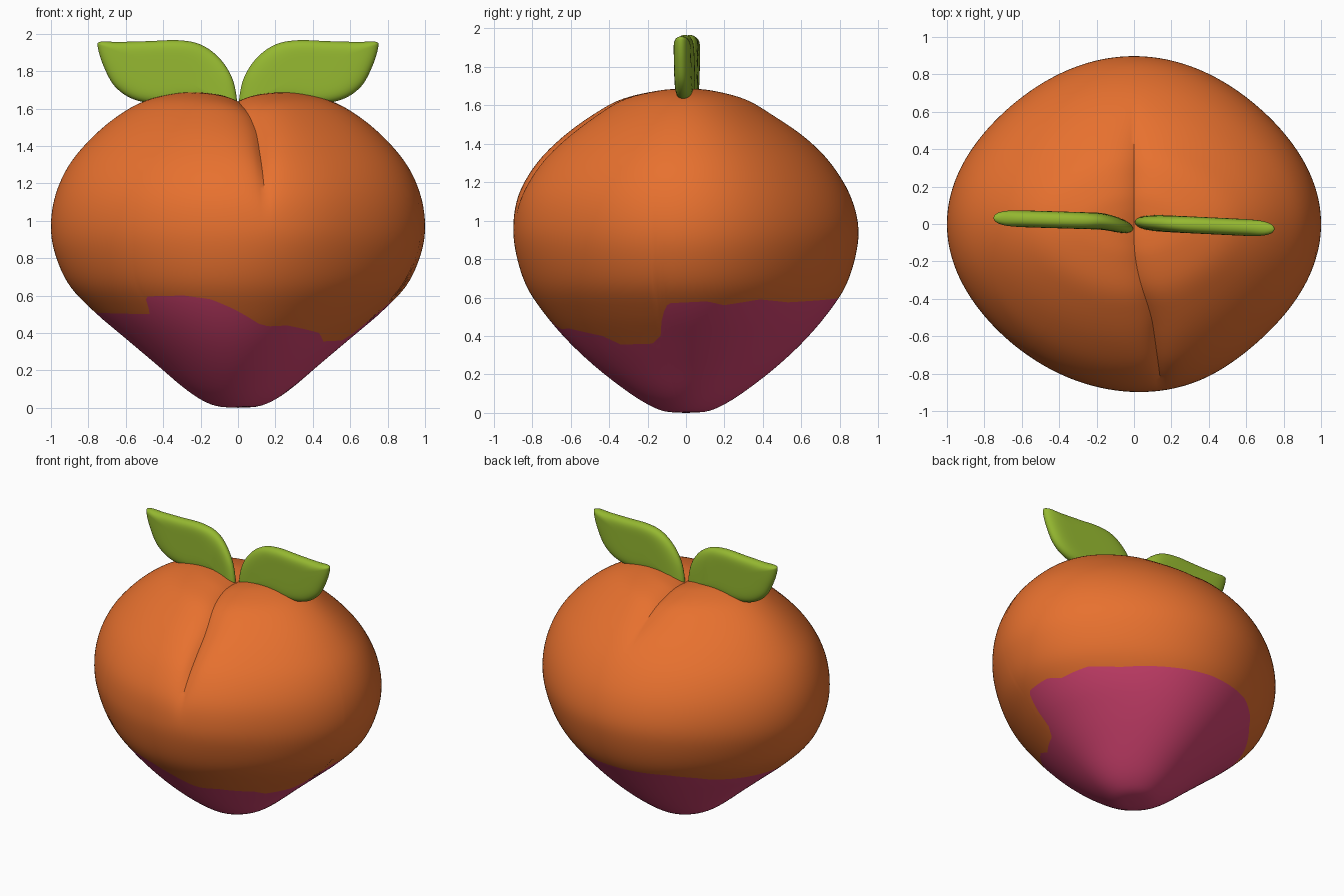
import bpy, bmesh, math
from mathutils import Vector

if "Cube" in bpy.data.objects:
    bpy.data.objects.remove(bpy.data.objects["Cube"])


def material(name, rgb):
    m = bpy.data.materials.new(name)
    m.diffuse_color = (*rgb, 1)
    m.use_nodes = True
    m.node_tree.nodes["Principled BSDF"].inputs["Base Color"].default_value = m.diffuse_color
    return m


orange = material("orange_skin", (0.85, 0.175, 0.03))
plum = material("plum_blush", (0.68, 0.058, 0.17))
green = material("leaf_green", (0.30, 0.48, 0.03))


def spline(pts, t, closed=False):
    """Catmull-Rom point at t in 0..1"""
    n = len(pts)
    f = t * (n if closed else n - 1)
    i = int(math.floor(f)) if closed else min(int(f), n - 2)
    u = f - i

    def get(k):
        return Vector(pts[k % n] if closed else pts[max(0, min(n - 1, k))])
    a, b, c, d = (get(i + k) for k in (-1, 0, 1, 2))
    return 0.5 * (2 * b + (c - a) * u + (2 * a - 5 * b + 4 * c - d) * u**2
                  + (3 * b - a - 3 * c + d) * u**3)


def smooth(a, b, v):
    t = max(0, min(1, (v - a) / (b - a)))
    return t * t * (3 - 2 * t)


def finish(bm, name, mats):
    bmesh.ops.recalc_face_normals(bm, faces=bm.faces)
    me = bpy.data.meshes.new(name)
    bm.to_mesh(me)
    bm.free()
    for m in mats:
        me.materials.append(m)
    ob = bpy.data.objects.new(name, me)
    bpy.context.collection.objects.link(ob)
    bpy.ops.object.select_all(action='DESELECT')
    ob.select_set(True)
    bpy.context.view_layer.objects.active = ob
    bpy.ops.object.shade_smooth_by_angle(angle=math.radians(35))
    return ob


# body profile: side radius and height, then front and back radius
SIDE = [(0, 0), (.11, .008), (.20, .045), (.30, .115), (.44, .235), (.60, .37), (.77, .515),
        (.905, .66), (.98, .83), (1, .98), (.975, 1.14), (.905, 1.295), (.79, 1.435),
        (.65, 1.555), (.5, 1.64), (.32, 1.685), (.15, 1.695), (0, 1.69)]
FRONT = [0, .11, .20, .31, .465, .61, .735, .83, .885, .9, .872, .785, .655, .505, .365, .2, .09, 0]
BACK = [0, .11, .20, .31, .465, .61, .735, .83, .885, .895, .85, .755, .622, .468, .34, .19, .09, 0]
PROF_F = [(s[0], f, s[1]) for s, f in zip(SIDE, FRONT)]
PROF_B = [(s[0], b, s[1]) for s, b in zip(SIDE, BACK)]

# upper border of the blush: azimuth in degrees, height
BORDER = [(-180, .51), (-130, .5), (-127, .595), (-110, .6), (-100, .58), (-92, .53), (-81, .45),
          (-76, .435), (-67, .44), (-45, .40), (-36, .355), (-17, .36), (-12, .4), (-10, .5),
          (-7, .57), (8, .58), (15, .56), (30, .59), (45, .575), (90, .6), (115, .6), (128, .575),
          (137, .545), (150, .53), (180, .51)]


def border(deg):
    for (a, za), (b, zb) in zip(BORDER, BORDER[1:]):
        if a <= deg <= b:
            return za + (zb - za) * (deg - a) / (b - a)


def param_at(z):
    lo, hi = 0, .5
    for _ in range(30):
        mid = (lo + hi) / 2
        lo, hi = (mid, hi) if spline(PROF_F, mid).z < z else (lo, mid)
    return lo


def body_point(az, s):
    c, sn = math.cos(az), math.sin(az)
    rx, ry, z = spline(PROF_F if sn < 0 else PROF_B, s)
    # the cross-section is a little flatter on the diagonals
    flat = 1 - .037 * math.sin(2 * az) ** 2
    rx, ry = rx * flat, ry * flat
    x, y = rx * c, ry * sn
    # crease depth: long at the front, short at the back
    if sn < 0:
        fade = smooth(.92, 1.5, z)
    else:
        fade = 1 - smooth(.25, .72, y)
    width = .05 + .06 * smooth(1.3, 1.7, z)
    depth = .058 * fade * math.exp(-abs(x) / width) * smooth(.8, 1.2, z)
    # bend the front crease sideways
    if sn < 0:
        d = az + math.pi / 2
        a2 = az + .15 * smooth(.05, .6, ry) * smooth(.6, 1, z) * math.exp(-(d / .6) ** 2)
        x, y = rx * math.cos(a2), ry * math.sin(a2)
    p = Vector((x, y, z))
    return p - (p - Vector((0, 0, .9))).normalized() * depth


# fruit body: one grid row follows the blush border
COLS, LOW, UP = 240, 22, 60
bm = bmesh.new()
bottom, top = bm.verts.new(body_point(0, 0)), bm.verts.new(body_point(math.pi / 2, 1))
grid = []
for i in range(COLS):
    deg = -180 + 360 * i / COLS
    sb = param_at(border(deg))
    ss = [sb * j / LOW for j in range(1, LOW + 1)]
    ss += [sb + (1 - sb) * j / UP for j in range(1, UP)]
    grid.append([bm.verts.new(body_point(math.radians(deg), s)) for s in ss])
for i in range(COLS):
    a, b = grid[i], grid[(i + 1) % COLS]
    bm.faces.new((bottom, b[0], a[0])).material_index = 1
    bm.faces.new((a[-1], b[-1], top))
    for j in range(len(a) - 1):
        f = bm.faces.new((a[j], b[j], b[j + 1], a[j + 1]))
        f.material_index = 1 if j < LOW - 1 else 0
finish(bm, "fruit_body", [orange, plum])

# leaves: pillowed outline, mirrored, each with its own slight bend
LEAF = [(.005, 1.63), (.03, 1.76), (.10, 1.87), (.20, 1.942), (.32, 1.965), (.48, 1.96), (.64, 1.956),
        (.735, 1.957), (.75, 1.93), (.72, 1.83), (.66, 1.72), (.56, 1.65), (.42, 1.625),
        (.25, 1.64), (.10, 1.63), (.03, 1.615)]


def leaf(name, sx, bend):
    n, rings = 96, 14
    bm = bmesh.new()
    outline = [spline(LEAF, i / n, True) for i in range(n)]
    mid = Vector((.40, 1.81))

    def vert(k, o, side):
        x, z = mid + (o - mid) * k
        y = bend(x) + side * .045 * math.sqrt(max(0, 1 - k**7))
        return bm.verts.new((x * sx, y, z))
    edge = [vert(1, o, 0) for o in outline]
    for side in (-1, 1):
        prev = edge
        for r in range(1, rings):
            ring = [vert(math.cos(r / rings * math.pi / 2), o, side) for o in outline]
            for i in range(n):
                j = (i + 1) % n
                bm.faces.new((prev[i], prev[j], ring[j], ring[i]))
            prev = ring
        centre = vert(0, mid, side)
        for i in range(n):
            bm.faces.new((prev[i], prev[(i + 1) % n], centre))
    finish(bm, name, [green])


leaf("right_leaf", 1, lambda x: .01 - .048 * x)
leaf("left_leaf", -1, lambda x: -.03 + .04 * smooth(-.05, .2, x) + .03 * x)
